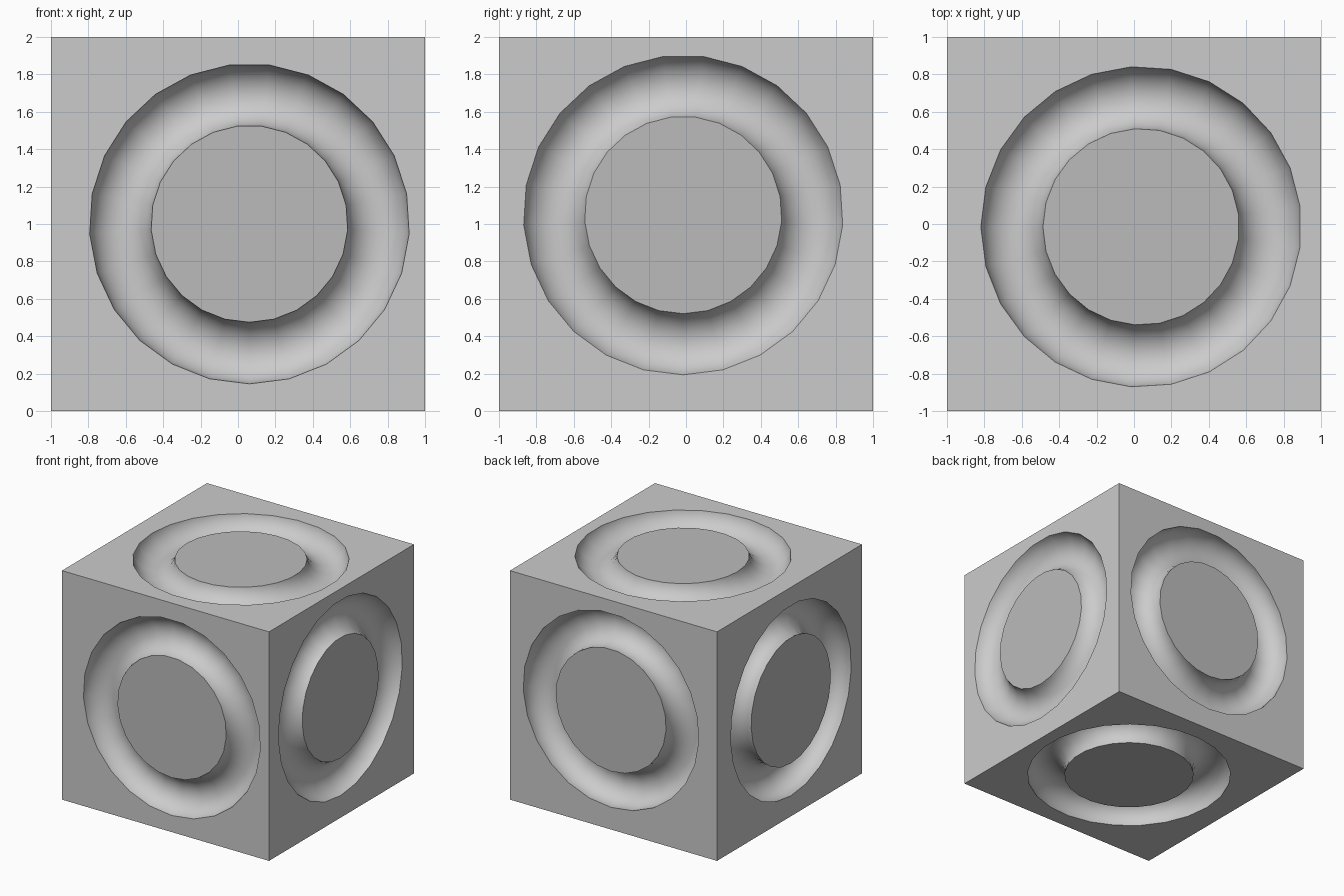
import bpy, bmesh
from math import cos, sin, pi
from mathutils import Vector

if "Cube" in bpy.data.objects:
    bpy.data.objects.remove(bpy.data.objects["Cube"])

MAJOR, MINOR = 25, 28      # ring facets, tube facets
RING_R = 0.691

# ring centre, outward normal, direction of the flat facet, tube radius
RINGS = [
    ((0.061, -1.020, 1.001), (0, -1, 0), (0, 0, 1), 0.167),   # front
    ((0.025, 0.970, 1.042), (0, 1, 0), (0, 0, 1), 0.161),     # back
    ((1.050, -0.015, 1.048), (1, 0, 0), (0, 0, 1), 0.172),    # right
    ((-0.937, -0.020, 1.012), (-1, 0, 0), (0, 0, 1), 0.155),  # left
    ((0.038, -0.015, 2.035), (0, 0, 1), (1, 0, 0), 0.170),    # top
    ((0.045, -0.011, 0.045), (0, 0, -1), (1, 0, 0), 0.160),   # bottom
]


def add_torus(bm, centre, normal, flat, tube):
    c, n, u = Vector(centre), Vector(normal), -Vector(flat)
    v = n.cross(u)
    rows = []
    for i in range(MAJOR):
        a = 2 * pi * i / MAJOR
        out = u * cos(a) + v * sin(a)
        rows.append([bm.verts.new(c + out * (RING_R + tube * cos(b)) + n * tube * sin(b))
                     for b in (2 * pi * j / MINOR for j in range(MINOR))])
    for i in range(MAJOR):
        p, q = rows[i], rows[(i + 1) % MAJOR]
        for j in range(MINOR):
            k = (j + 1) % MINOR
            bm.faces.new((p[j], q[j], q[k], p[k]))


def finish(bm, name, recalc=True):
    if recalc:
        bmesh.ops.recalc_face_normals(bm, faces=bm.faces)
    mesh = bpy.data.meshes.new(name)
    bm.to_mesh(mesh)
    bm.free()
    obj = bpy.data.objects.new(name, mesh)
    bpy.context.collection.objects.link(obj)
    return obj


def is_disc(face):
    """True for the flat disc left inside a groove."""
    for centre, normal, _, _ in RINGS:
        c, n = Vector(centre), Vector(normal)
        level = (Vector((0, 0, 1)) + n).dot(n)
        offsets = [(v.co - c, v.co.dot(n) - level) for v in face.verts]
        if all(abs(h) < 2e-3 and (d - n * d.dot(n)).length < 0.65 for d, h in offsets):
            return True
    return False


# solid block
bm = bmesh.new()
bmesh.ops.create_cube(bm, size=2)
bmesh.ops.translate(bm, verts=bm.verts, vec=(0, 0, 1))
block = finish(bm, "grooved_block")

# six ring cutters, one per side
bm = bmesh.new()
for ring in RINGS:
    add_torus(bm, *ring)
cutter = finish(bm, "groove_cutter")
cutter.hide_render = True

# cut the round grooves
mod = block.modifiers.new("grooves", 'BOOLEAN')
mod.operation, mod.solver, mod.object = 'DIFFERENCE', 'EXACT', cutter
bpy.context.view_layer.objects.active = block
block.select_set(True)
bpy.ops.object.modifier_apply(modifier=mod.name)
bpy.data.objects.remove(cutter)

# split the darker centre discs off as their own part
bm = bmesh.new()
bm.from_mesh(block.data)
disc_bm = bm.copy()
bmesh.ops.delete(bm, geom=[f for f in bm.faces if is_disc(f)], context='FACES')
bm.to_mesh(block.data)
bm.free()
bmesh.ops.delete(disc_bm, geom=[f for f in disc_bm.faces if not is_disc(f)], context='FACES')
discs = finish(disc_bm, "centre_discs", recalc=False)
mat = bpy.data.materials.new("disc_grey")
mat.diffuse_color = (0.5, 0.5, 0.5, 1)
mat.use_nodes = True
mat.node_tree.nodes["Principled BSDF"].inputs["Base Color"].default_value = mat.diffuse_color
discs.data.materials.clear()
discs.data.materials.append(mat)

bpy.ops.object.shade_smooth_by_angle(angle=pi / 6)
